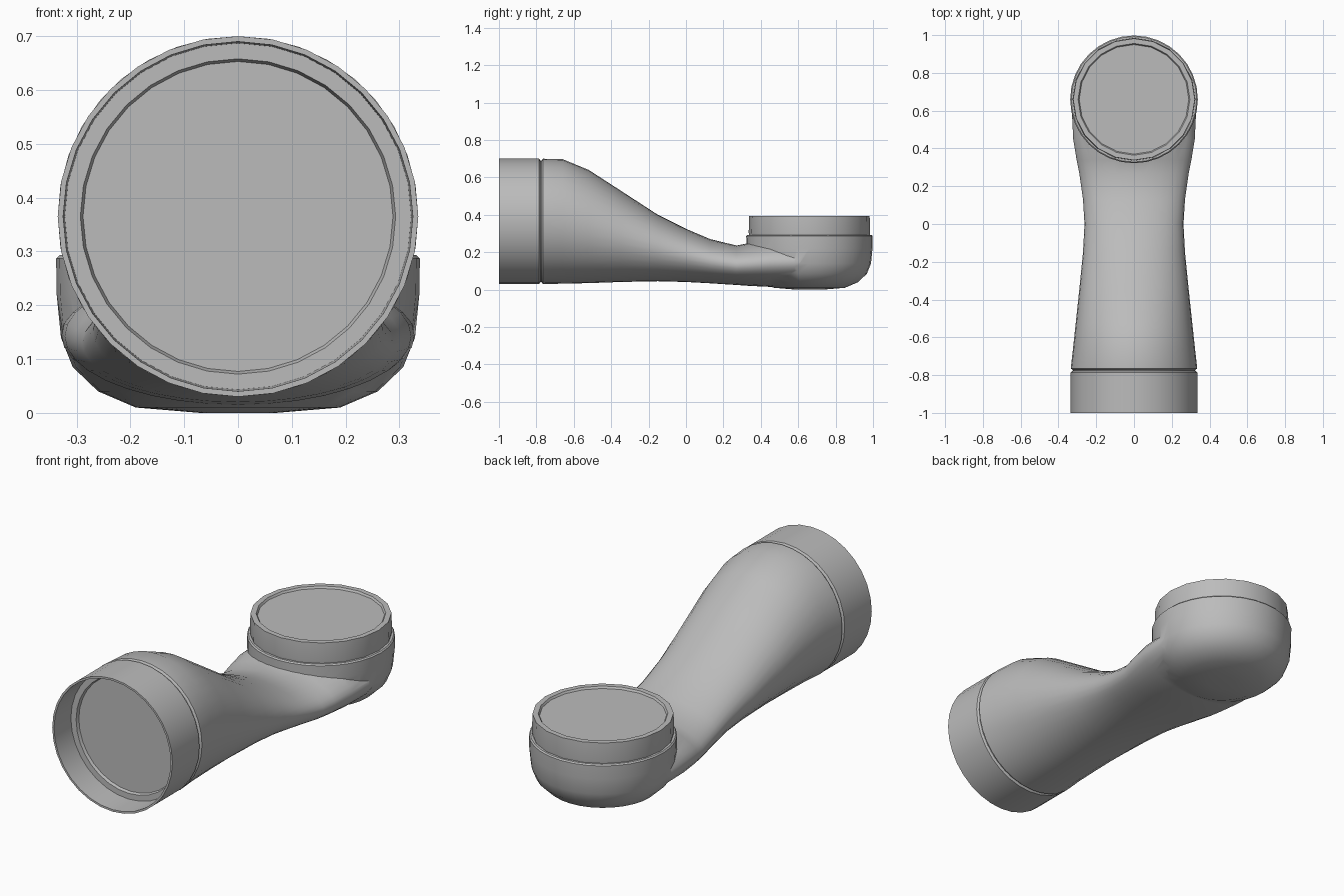
import bpy
import bmesh
import math
from mathutils import Vector

if "Cube" in bpy.data.objects:
    bpy.data.objects.remove(bpy.data.objects["Cube"])

grey = bpy.data.materials.new("neutral grey")
grey.use_nodes = True
grey.diffuse_color = (0.5, 0.5, 0.5, 1)
grey.node_tree.nodes["Principled BSDF"].inputs["Base Color"].default_value = (0.5, 0.5, 0.5, 1)


def skin(name, rings):
    """Bridge equal-sized rings of points and cap both ends."""
    bm = bmesh.new()
    loops = [[bm.verts.new(p) for p in ring] for ring in rings]
    n = len(loops[0])
    for a, b in zip(loops, loops[1:]):
        for i in range(n):
            j = (i + 1) % n
            bm.faces.new((a[i], a[j], b[j], b[i]))
    bm.faces.new(loops[0])
    bm.faces.new(loops[-1])
    bmesh.ops.recalc_face_normals(bm, faces=bm.faces)
    mesh = bpy.data.meshes.new(name)
    bm.to_mesh(mesh)
    bm.free()
    mesh.materials.append(grey)
    obj = bpy.data.objects.new(name, mesh)
    bpy.context.collection.objects.link(obj)
    return obj


def ellipse(centre, u, v, sides):
    steps = [math.tau * i / sides for i in range(sides)]
    return [Vector(centre) + Vector(u) * math.cos(t) + Vector(v) * math.sin(t) for t in steps]


def upright(name, profile, sides):
    """Lathe (radius, z) around the vertical wrist axis."""
    return skin(name, [ellipse((0, 0.66, z), (r, 0, 0), (0, r, 0), sides) for r, z in profile])


def lengthwise(name, profile, sides):
    """Lathe (radius, y) around the horizontal shoulder axis."""
    return skin(name, [ellipse((0, y, 0.365), (r, 0, 0), (0, 0, r), sides) for r, y in profile])


def smooth(obj, angle):
    bpy.ops.object.select_all(action="DESELECT")
    obj.select_set(True)
    bpy.context.view_layer.objects.active = obj
    bpy.ops.object.shade_smooth_by_angle(angle=math.radians(angle))


# Tapering arm: y, half width, bottom, top
sections = [
    (-0.80, 0.320, 0.045, 0.685), (-0.772, 0.325, 0.040, 0.690),
    (-0.765, 0.335, 0.030, 0.700), (-0.66, 0.323, 0.032, 0.698),
    (-0.52, 0.308, 0.035, 0.640), (-0.35, 0.290, 0.041, 0.530),
    (-0.15, 0.270, 0.045, 0.400), (0.0, 0.262, 0.041, 0.325),
    (0.13, 0.270, 0.034, 0.270), (0.27, 0.290, 0.025, 0.236),
    (0.34, 0.304, 0.020, 0.250), (0.45, 0.322, 0.015, 0.270),
    (0.58, 0.328, 0.018, 0.270), (0.66, 0.320, 0.030, 0.270),
]
arm = skin("arm_body", [
    ellipse((0, y, (lo + hi) / 2), (w, 0, 0), (0, 0, (hi - lo) / 2), 36)
    for y, w, lo, hi in sections])

# Rounded elbow bowl, fused with the arm
bowl = upright("elbow_bowl", [
    (0.07, 0.0), (0.19, 0.01), (0.26, 0.04), (0.307, 0.085),
    (0.329, 0.14), (0.337, 0.22), (0.338, 0.287), (0.332, 0.293)], 32)
bowl.hide_render = True
union = arm.modifiers.new("fuse", "BOOLEAN")
union.operation = "UNION"
union.object = bowl
union.solver = "EXACT"
bpy.context.view_layer.objects.active = arm
bpy.ops.object.modifier_apply(modifier="fuse")
bpy.data.objects.remove(bowl)
smooth(arm, 40)

# Open front cuff with a recessed ledge and disc
smooth(lengthwise("front_cuff", [
    (0.325, -0.778), (0.335, -0.785), (0.335, -1.0), (0.325, -1.0),
    (0.322, -0.87), (0.293, -0.87), (0.288, -0.855)], 32), 30)

# Raised rear collar with a slightly sunken cap
smooth(upright("rear_collar", [
    (0.322, 0.285), (0.325, 0.305), (0.322, 0.395),
    (0.296, 0.395), (0.290, 0.385)], 20), 30)
